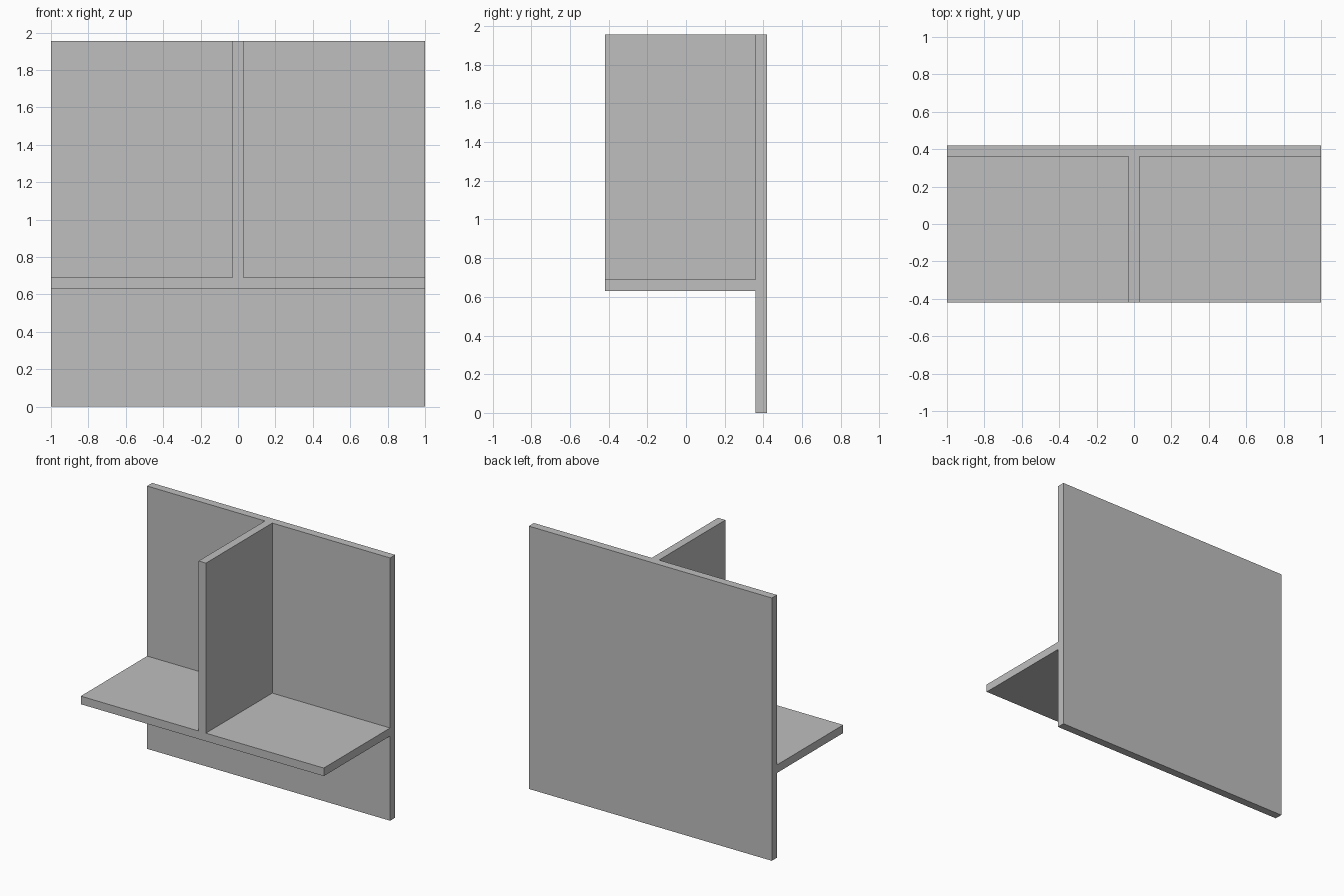
import bpy
import bmesh
from mathutils import Vector

cube = bpy.data.objects.get("Cube")
if cube:
    bpy.data.objects.remove(cube, do_unlink=True)

# Single matte grey
grey = bpy.data.materials.new("light_grey")
grey.use_nodes = True
colour = (0.52, 0.52, 0.52, 1.0)
grey.diffuse_color = colour
grey.node_tree.nodes["Principled BSDF"].inputs["Base Color"].default_value = colour


def panel(name, low, high):
    """Flat-sided board between two opposite corners."""
    low, high = Vector(low), Vector(high)
    bm = bmesh.new()
    bmesh.ops.create_cube(bm, size=1.0)
    bmesh.ops.scale(bm, vec=high - low, verts=bm.verts)
    mesh = bpy.data.meshes.new(name)
    bm.to_mesh(mesh)
    bm.free()
    mesh.materials.append(grey)
    obj = bpy.data.objects.new(name, mesh)
    obj.location = (low + high) / 2
    bpy.context.collection.objects.link(obj)
    return obj


HALF_WIDTH = 1.0
HALF_DEPTH = 0.42
HEIGHT = 1.955
THICK = 0.06
SHELF_Z = 0.63
inner_y = HALF_DEPTH - THICK

# Full-height back board
panel("back_panel", (-HALF_WIDTH, inner_y, 0), (HALF_WIDTH, HALF_DEPTH, HEIGHT))

# Horizontal shelf reaching forward from the back board
panel("shelf", (-HALF_WIDTH, -HALF_DEPTH, SHELF_Z),
      (HALF_WIDTH, inner_y, SHELF_Z + THICK))

# Upright divider standing on the middle of the shelf
panel("divider", (-THICK / 2, -HALF_DEPTH, SHELF_Z + THICK),
      (THICK / 2, inner_y, HEIGHT))
